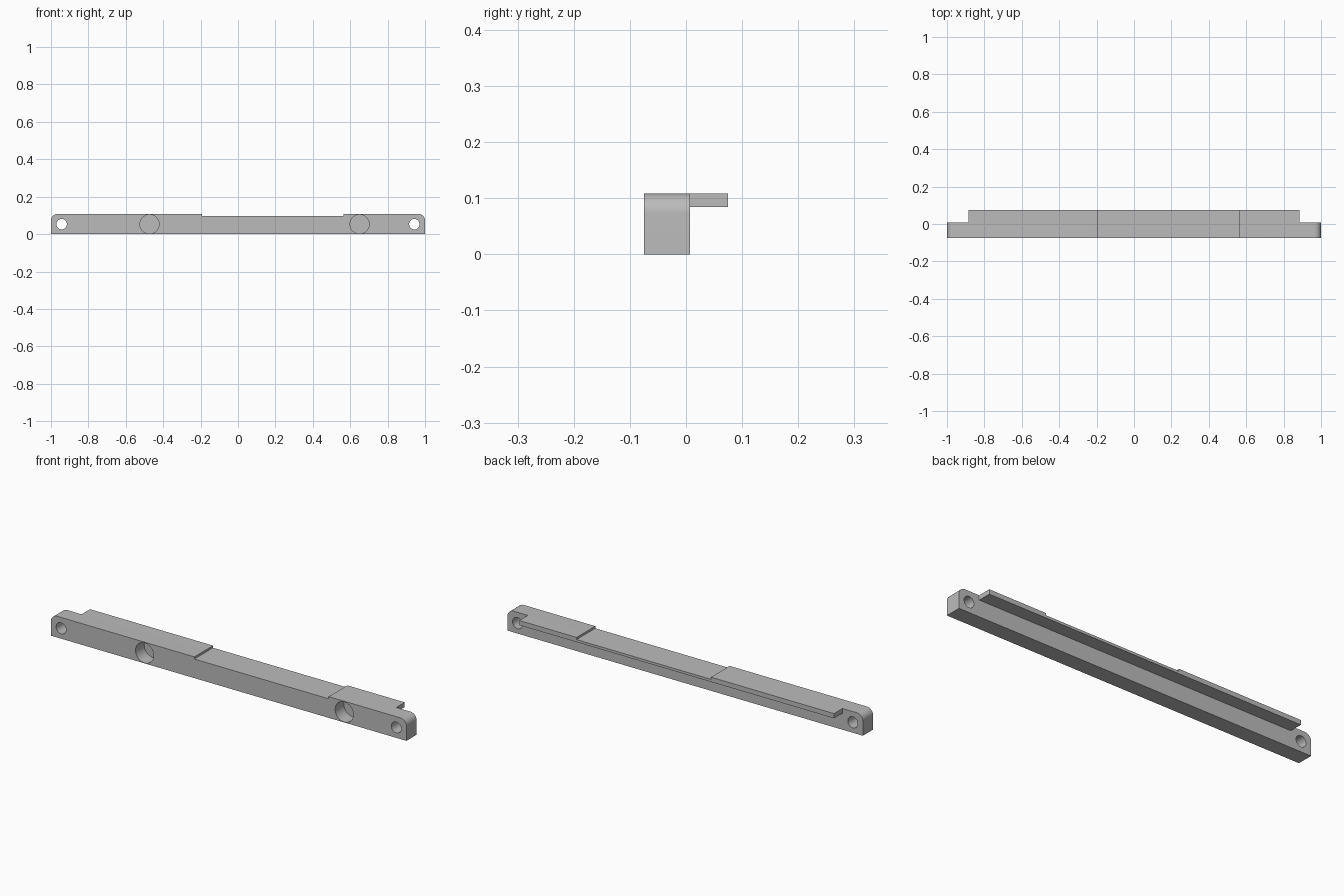
import bpy
import bmesh
import math

if "Cube" in bpy.data.objects:
    bpy.data.objects.remove(bpy.data.objects["Cube"], do_unlink=True)

TOP, LOW = 0.108, 0.097              # raised and recessed top heights
FRONT, BACK, LIP = -0.075, 0.007, 0.075
STEP_L, STEP_R = -0.193, 0.563       # ends of the recessed stretch
MID = 0.053                          # height of the hole centres
RADIUS = 0.035                       # rounded upper corners

grey = bpy.data.materials.new("plain grey")
grey.use_nodes = True
colour = (0.5, 0.5, 0.5, 1)
grey.diffuse_color = colour
grey.node_tree.nodes["Principled BSDF"].inputs["Base Color"].default_value = colour


def finish(name, bm):
    bmesh.ops.recalc_face_normals(bm, faces=bm.faces)
    mesh = bpy.data.meshes.new(name)
    bm.to_mesh(mesh)
    bm.free()
    mesh.materials.append(grey)
    obj = bpy.data.objects.new(name, mesh)
    bpy.context.collection.objects.link(obj)
    return obj


def extrude_profile(name, points, y0, y1):
    """Extrude an x-z outline from y0 to y1."""
    bm = bmesh.new()
    face = bm.faces.new([bm.verts.new((x, y0, z)) for x, z in points])
    out = bmesh.ops.extrude_face_region(bm, geom=[face])
    moved = [v for v in out["geom"] if isinstance(v, bmesh.types.BMVert)]
    bmesh.ops.translate(bm, verts=moved, vec=(0, y1 - y0, 0))
    return finish(name, bm)


def disc(x, radius, sides=48):
    return [(x + radius * math.cos(2 * math.pi * i / sides),
             MID + radius * math.sin(2 * math.pi * i / sides)) for i in range(sides)]


def corner(side, start):
    """Quarter arc for an upper corner of the bar."""
    arc = []
    for i in range(13):
        a = start + math.pi / 2 * i / 12
        arc.append((side * (1 - RADIUS) + RADIUS * math.cos(a),
                    TOP - RADIUS + RADIUS * math.sin(a)))
    return arc


def combine(target, other, operation):
    mod = target.modifiers.new(operation.lower(), 'BOOLEAN')
    mod.operation = operation
    mod.solver = 'EXACT'
    mod.object = other
    bpy.context.view_layer.objects.active = target
    bpy.ops.object.modifier_apply(modifier=mod.name)
    bpy.data.objects.remove(other, do_unlink=True)


# Main bar with rounded ends and a recessed stretch on top
recess = [(STEP_R, TOP), (STEP_R, LOW), (STEP_L, LOW), (STEP_L, TOP)]
bar = extrude_profile(
    "mounting_bar",
    [(-1, 0), (1, 0)] + corner(1, 0) + recess + corner(-1, math.pi / 2),
    FRONT, BACK)

# Thin lip along the back, following the same steps
lip = extrude_profile(
    "rear_lip",
    [(-0.885, 0.084), (0.885, 0.084), (0.885, TOP)] + recess + [(-0.885, TOP)],
    BACK, LIP)
combine(bar, lip, 'UNION')

# Screw holes through both ends
for side in (-1, 1):
    combine(bar, extrude_profile("screw_hole", disc(side * 0.943, 0.028), -0.2, 0.2),
            'DIFFERENCE')

# Blind round pockets in the front
for x in (-0.473, 0.65):
    combine(bar, extrude_profile("round_pocket", disc(x, 0.051), -0.2, -0.005),
            'DIFFERENCE')

bpy.ops.object.select_all(action='DESELECT')
bar.select_set(True)
bpy.context.view_layer.objects.active = bar
bpy.ops.object.shade_smooth_by_angle(angle=math.radians(30))
